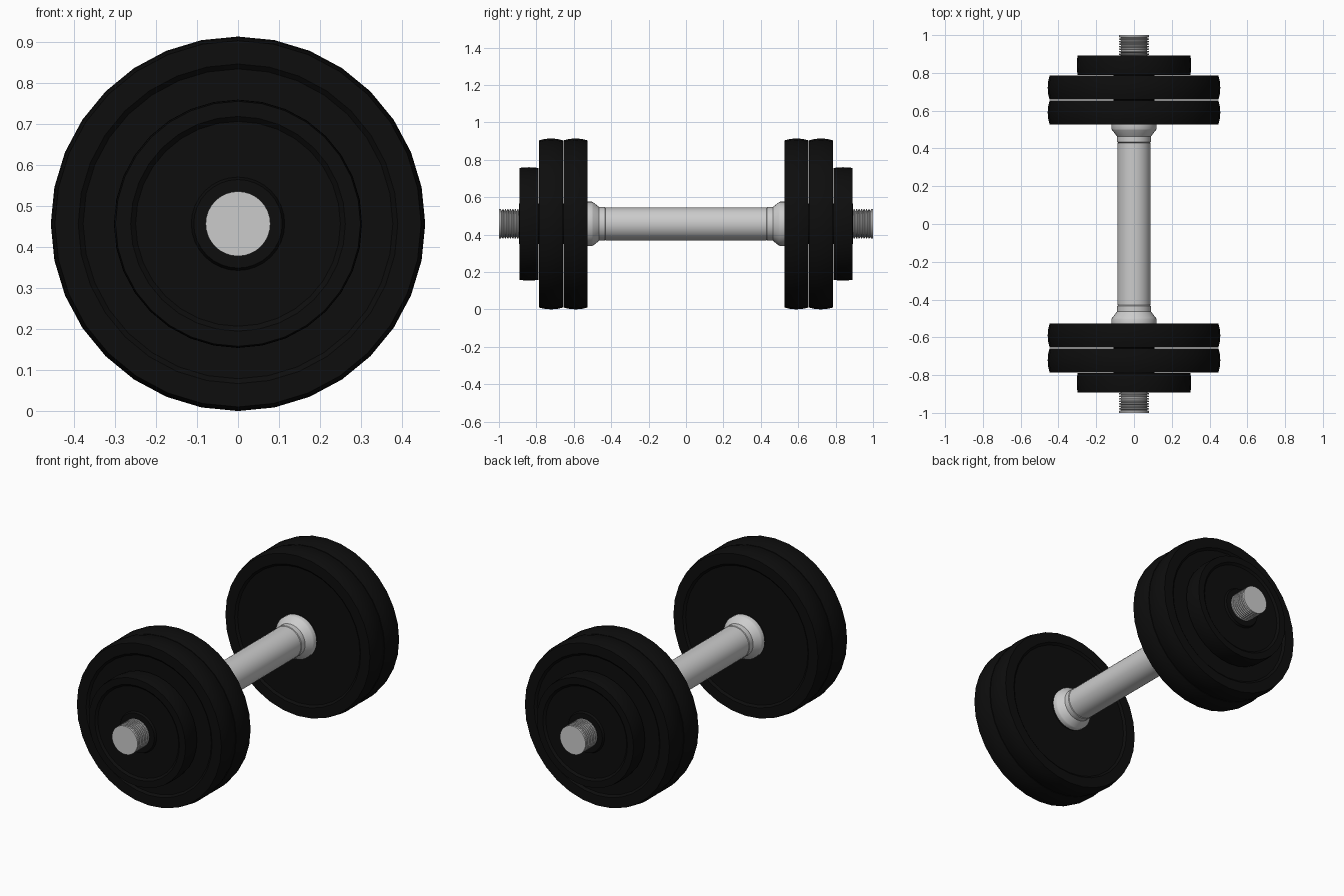
import bpy, bmesh, math

if "Cube" in bpy.data.objects:
    bpy.data.objects.remove(bpy.data.objects["Cube"])

SEG = 32
CENTRE_Z = 0.457

black = bpy.data.materials.new("black_iron")
black.diffuse_color = (0.004, 0.004, 0.004, 1)
black.use_nodes = True
black.node_tree.nodes["Principled BSDF"].inputs["Base Color"].default_value = black.diffuse_color


def lathe(name, profile, closed=False, material=None, angle=30):
    """Spin (radius, y) points around the bar axis."""
    bm = bmesh.new()
    rings = []
    for r, y in profile:
        if r == 0:
            rings.append([bm.verts.new((0, y, 0))] * SEG)
        else:
            rings.append([bm.verts.new((r * math.sin(2 * math.pi * i / SEG), y,
                                        r * math.cos(2 * math.pi * i / SEG)))
                          for i in range(SEG)])
    pairs = list(zip(rings, rings[1:]))
    if closed:
        pairs.append((rings[-1], rings[0]))
    for a, b in pairs:
        for i in range(SEG):
            j = (i + 1) % SEG
            quad = list(dict.fromkeys((a[i], a[j], b[j], b[i])))
            bm.faces.new(quad)
    bmesh.ops.recalc_face_normals(bm, faces=bm.faces)
    mesh = bpy.data.meshes.new(name)
    bm.to_mesh(mesh)
    bm.free()
    for p in mesh.polygons:
        p.use_smooth = True
    mesh.set_sharp_from_angle(angle=math.radians(angle))
    if material:
        mesh.materials.append(material)
    ob = bpy.data.objects.new(name, mesh)
    ob.location.z = CENTRE_Z
    bpy.context.collection.objects.link(ob)
    return ob


def plate(name, side, y0, y1, radius, lip, bulge):
    """Disc with a bulged rim, recessed faces and a raised hub."""
    hole, hub, depth, gap = 0.076, 0.108, 0.012, 0.002
    mid, half = (y0 + y1) / 2, (y1 - y0) / 2
    face = [(hole, half), (hub, half), (hub + 0.006, half - depth),
            (lip - 0.012, half - depth), (lip, half - gap),
            (radius - bulge, half - gap), (radius - bulge * 0.25, half * 0.5)]
    prof = face + [(radius, 0)] + [(r, -y) for r, y in reversed(face)]
    lathe(name, [(r, side * (mid + y)) for r, y in prof], True, black)


# Grip
lathe("grip", [(0, -0.43), (0.088, -0.43), (0.088, 0.43), (0, 0.43)])

for side, tag in ((-1, "front"), (1, "back")):
    # Flared collar between grip and plates
    collar = [(0, 0.43), (0.085, 0.43), (0.09, 0.434), (0.09, 0.464),
              (0.116, 0.497), (0.119, 0.503), (0.119, 0.526), (0, 0.526)]
    lathe(tag + "_collar", [(r, side * y) for r, y in collar])

    # Threaded bar end
    thread, pitch = [(0, 0.52), (0.07, 0.52), (0.07, 0.88)], 0.0133
    for k in range(9):
        y = 0.88 + k * pitch
        thread += [(0.079, y + 0.003), (0.079, y + 0.0085), (0.07, y + 0.0105),
                   (0.07, y + pitch)]
    thread = [p for p in thread if p[1] < 0.996] + [(0.079, 0.996), (0.079, 1.0), (0, 1.0)]
    lathe(tag + "_threaded_end", [(r, side * y) for r, y in thread])

    # Weight plates: two large and one small
    plate(tag + "_inner_plate", side, 0.525, 0.656, 0.457, 0.39, 0.010)
    plate(tag + "_middle_plate", side, 0.656, 0.787, 0.457, 0.39, 0.010)
    plate(tag + "_outer_plate", side, 0.787, 0.893, 0.303, 0.262, 0.004)
